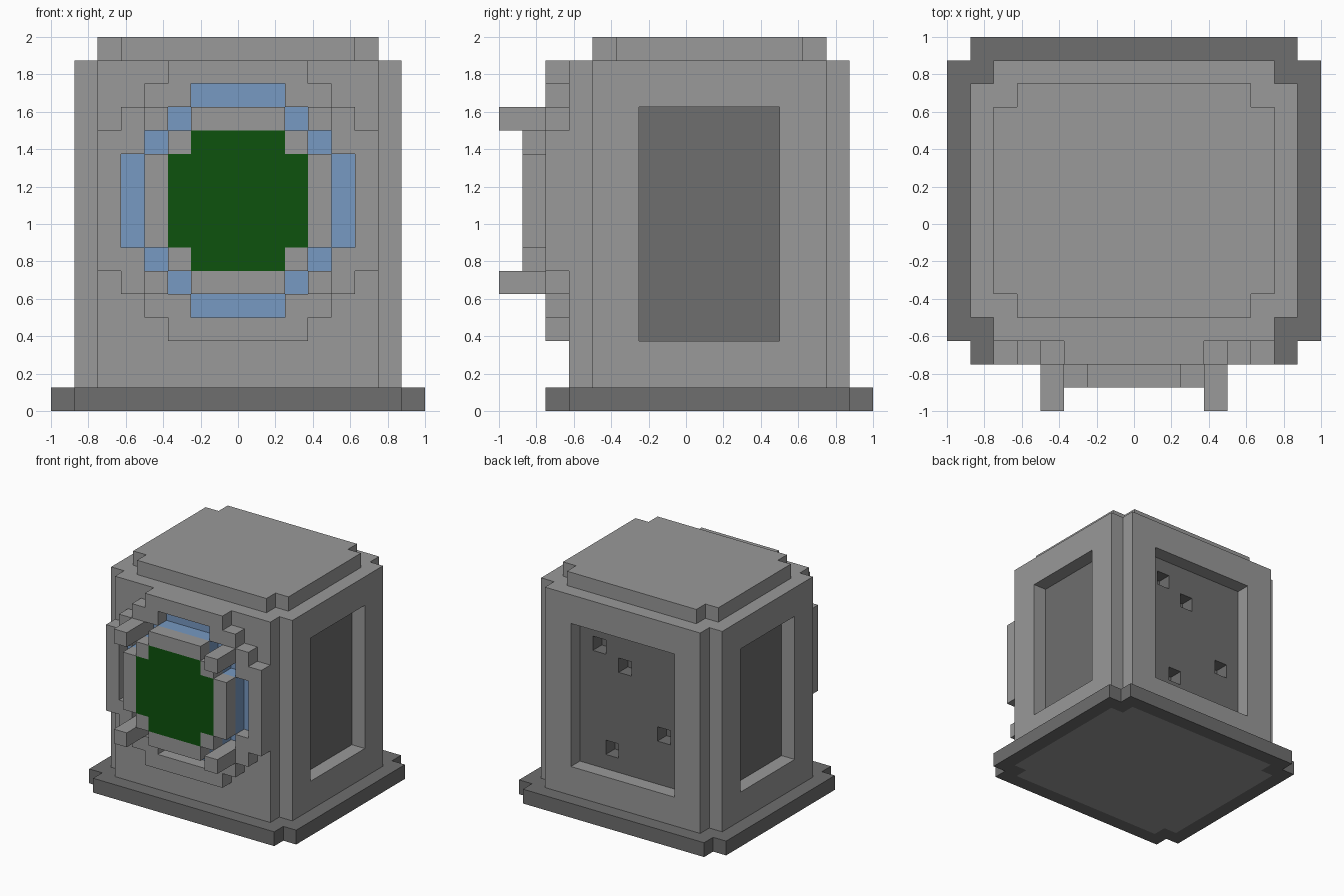
import bpy
import bmesh
from mathutils import Vector

if "Cube" in bpy.data.objects:
    bpy.data.objects.remove(bpy.data.objects["Cube"], do_unlink=True)

U = 0.125  # size of one block


def material(name, rgb):
    m = bpy.data.materials.new(name)
    m.use_nodes = True
    m.diffuse_color = (*rgb, 1)
    m.node_tree.nodes["Principled BSDF"].inputs["Base Color"].default_value = (*rgb, 1)
    return m


LIGHT = material("light grey", (0.319, 0.319, 0.319))
DARK = material("dark grey", (0.156, 0.156, 0.156))
BLUE = material("glass blue", (0.184, 0.319, 0.539))
GREEN = material("deep green", (0.004, 0.084, 0.004))


def stepped(steps):
    """Closed outline with stair-step corners, from (half width, half height) pairs."""
    q = []
    for i, (a, b) in enumerate(steps):
        if i:
            q.append((steps[i - 1][0], b))
        q.append((a, b))
    return (q + [(a, -b) for a, b in reversed(q)]
            + [(-a, -b) for a, b in q] + [(-a, b) for a, b in reversed(q)])


def prism(name, steps, lo, hi, mat, axis="z"):
    """Extrude a stepped outline: along z centred on y = 1, or along y centred on z = 9."""
    bm = bmesh.new()
    if axis == "z":
        place = lambda a, b, t: Vector((a, b + 1, t)) * U
    else:
        place = lambda a, b, t: Vector((a, t, b + 9)) * U
    face = bm.faces.new([bm.verts.new(place(a, b, lo)) for a, b in stepped(steps)])
    new = bmesh.ops.extrude_face_region(bm, geom=[face])["geom"]
    shift = place(0, 0, hi) - place(0, 0, lo)
    bmesh.ops.translate(bm, vec=shift, verts=[v for v in new if isinstance(v, bmesh.types.BMVert)])
    bmesh.ops.recalc_face_normals(bm, faces=bm.faces)
    return finish(name, bm, mat)


def box(name, lo, hi, mat):
    bm = bmesh.new()
    bmesh.ops.create_cube(bm, size=1)
    lo, hi = Vector(lo), Vector(hi)
    for v in bm.verts:
        v.co = Vector((lo + hi)[i] / 2 + v.co[i] * (hi - lo)[i] for i in range(3)) * U
    return finish(name, bm, mat)


def finish(name, bm, mat):
    me = bpy.data.meshes.new(name)
    bm.to_mesh(me)
    bm.free()
    me.materials.append(mat)
    ob = bpy.data.objects.new(name, me)
    bpy.context.collection.objects.link(ob)
    return ob


def cut(ob, cutter):
    """Subtract the cutter, then discard it."""
    cutter.hide_render = True
    mod = ob.modifiers.new("cut", "BOOLEAN")
    mod.operation = "DIFFERENCE"
    mod.solver = "EXACT"
    mod.object = cutter
    bpy.context.view_layer.objects.active = ob
    bpy.ops.object.modifier_apply(modifier=mod.name)
    bpy.data.objects.remove(cutter, do_unlink=True)


# Body with recessed panels on the sides and back
BODY = [(6, 6), (7, 5)]
body = prism("body", BODY, 0, 15, LIGHT)
cut(body, box("cutter", (6, -2, 3), (8, 4, 13), LIGHT))
cut(body, box("cutter", (-8, -2, 3), (-6, 4, 13), LIGHT))
cut(body, box("cutter", (-4, 6, 3), (4, 8, 13), LIGHT))

# Small holes in the back panel
for x, z in [(2, 11), (0, 10), (1, 4), (-3, 6)]:
    cut(body, box("cutter", (x, 5, z), (x + 1, 6.5, z + 1), LIGHT))

# Panel floors and holes are dark
while len(body.data.materials) > 1:
    body.data.materials.pop()
body.data.materials.append(DARK)
for f in body.data.polygons:
    x, y, z = f.center / U
    f.material_index = int(abs(x) < 6.1 and -3 < y < 6.1 and 2 < z < 14)

# Foot rim around the body, and roof cap
base = prism("base_rim", [(7, 7), (8, 6)], 0, 1, DARK)
cut(base, prism("cutter", BODY, -1, 2, DARK))
prism("roof_cap", [(5, 5), (6, 4)], 15, 16, LIGHT)

# Round window on the front: outer frame, blue channel, inner ring, green pane
OUTER = [(3, 6), (4, 5), (5, 4), (6, 3)]
CHANNEL = [(2, 5), (3, 4), (4, 3), (5, 2)]
INNER = [(2, 4), (3, 3), (4, 2)]
PANE = [(2, 3), (3, 2)]

frame = prism("window_outer_frame", OUTER, -6, -5, LIGHT, "y")
cut(frame, prism("cutter", CHANNEL, -7, -4, LIGHT, "y"))
prism("window_channel_floor", CHANNEL, -5.04, -5, BLUE, "y")
prism("window_blue_core", INNER, -6, -5.04, BLUE, "y")
ring = prism("window_inner_ring", INNER, -7, -6, LIGHT, "y")
cut(ring, prism("cutter", PANE, -8, -5, LIGHT, "y"))
prism("window_pane", PANE, -7, -6, GREEN, "y")

# Four pegs around the window
for side, x in (("left", 3), ("right", -4)):
    for level, z in (("upper", 12), ("lower", 5)):
        box(f"window_peg_{level}_{side}", (x, -8, z), (x + 1, -6, z + 1), LIGHT)
